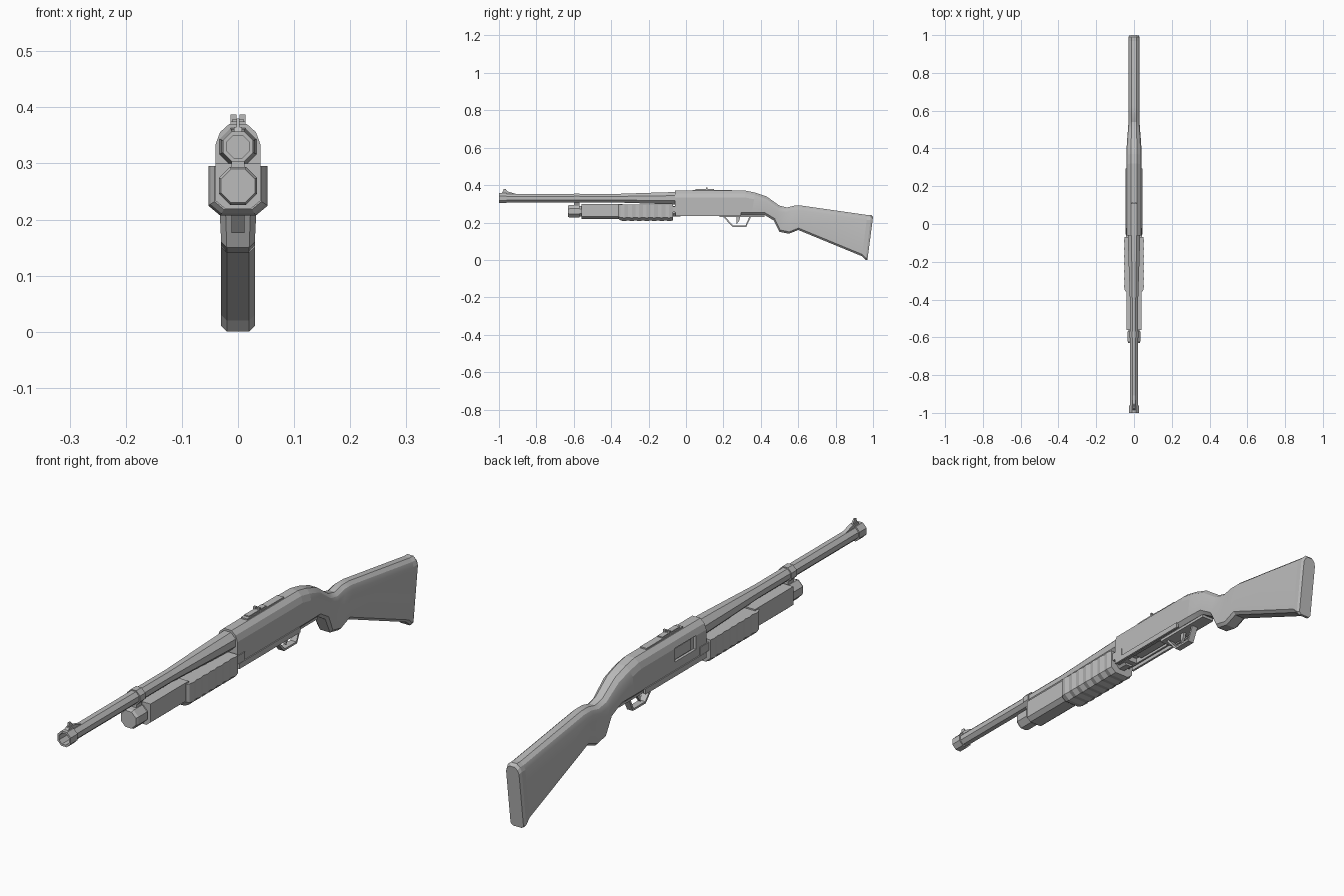
import bpy, bmesh, math
from mathutils import Matrix, Vector

cube = bpy.data.objects.get("Cube")
if cube:
    bpy.data.objects.remove(cube)

grey = bpy.data.materials.new("mid grey")
grey.use_nodes = True
grey.diffuse_color = (0.5, 0.5, 0.5, 1)
grey.node_tree.nodes["Principled BSDF"].inputs["Base Color"].default_value = grey.diffuse_color

BARREL_Z = 0.33
MAGAZINE_Z = 0.26
RECEIVER_FRONT = -0.06
RECEIVER_BOTTOM = 0.24
RECEIVER_TOP = 0.37


def finish(bm, name):
    bmesh.ops.recalc_face_normals(bm, faces=bm.faces)
    mesh = bpy.data.meshes.new(name)
    bm.to_mesh(mesh)
    bm.free()
    mesh.materials.append(grey)
    part = bpy.data.objects.new(name, mesh)
    bpy.context.collection.objects.link(part)
    return part


def loft(name, rings):
    """Skin a list of equal point loops and cap both ends."""
    bm = bmesh.new()
    loops = [[bm.verts.new(point) for point in ring] for ring in rings]
    for near, far in zip(loops, loops[1:]):
        for i in range(len(near)):
            bm.faces.new((near[i - 1], near[i], far[i], far[i - 1]))
    bm.faces.new(loops[0])
    bm.faces.new(loops[-1])
    return finish(bm, name)


def box(name, centre, size):
    bm = bmesh.new()
    bmesh.ops.create_cube(bm, size=1, matrix=Matrix.LocRotScale(Vector(centre), None, Vector(size)))
    return finish(bm, name)


def tube(name, z, front, back, front_radius, back_radius):
    """Eight-sided tube along y with a flat side on top, sized across the flats."""
    corner = math.cos(math.pi / 8)
    bm = bmesh.new()
    turn = Matrix.Rotation(math.pi / 2, 4, 'X') @ Matrix.Rotation(math.pi / 8, 4, 'Z')
    place = Matrix.Translation((0, (front + back) / 2, z)) @ turn
    bmesh.ops.create_cone(bm, cap_ends=True, segments=8, depth=back - front, matrix=place,
                          radius1=back_radius / corner, radius2=front_radius / corner)
    return finish(bm, name)


def plate(name, outline, thickness):
    """Side outline of (y, z) points given thickness across x."""
    return loft(name, [[(x, y, z) for y, z in outline] for x in (-thickness / 2, thickness / 2)])


def cut(target, cutter):
    cutter.hide_render = True
    cutter.hide_viewport = True
    modifier = target.modifiers.new(cutter.name, 'BOOLEAN')
    modifier.object = cutter
    modifier.solver = 'EXACT'


def mirrored(half):
    return half + [(-x, z) for x, z in reversed(half)]


def body_ring(bottom_y, bottom, top_y, top, trim=0):
    """Chamfered bottom and rounded top; the body narrows through the wrist."""
    width = min(0.04, max(0.03, 0.08 - bottom_y / 10)) - trim
    chamfer, rounding = width / 3, width * 0.9
    half = [(width - chamfer, bottom), (width, bottom + chamfer), (width, top - rounding),
            (width * 0.8, top - rounding * 0.4), (width * 0.4, top)]
    lean = (top_y - bottom_y) / (top - bottom)
    return [(x, bottom_y + lean * (z - bottom), z) for x, z in mirrored(half)]


# Receiver
shoulder = body_ring(0.35, RECEIVER_BOTTOM, 0.37, 0.36)
receiver = loft("receiver", [
    body_ring(RECEIVER_FRONT, RECEIVER_BOTTOM, RECEIVER_FRONT, RECEIVER_TOP),
    body_ring(0.3, RECEIVER_BOTTOM, 0.32, RECEIVER_TOP),
    shoulder])

# Wrist, grip and stock
butt = body_ring(0.94, 0.02, 0.97, 0.24)
stock = loft("stock", [
    shoulder,
    body_ring(0.42, RECEIVER_BOTTOM, 0.43, 0.34),
    body_ring(0.47, 0.21, 0.5, 0.29),
    body_ring(0.5, 0.15, 0.54, 0.28),
    body_ring(0.55, 0.14, 0.58, 0.29),
    body_ring(0.6, 0.16, 0.62, 0.29),
    butt])
loft("butt_pad", [butt, body_ring(0.96, 0, 0.99, 0.24), body_ring(0.97, 0, 1, 0.23, trim=0.004)])

# Ejection port on the right side and loading port underneath
cut(receiver, box("ejection_cutter", (-0.05, 0.06, 0.31), (0.04, 0.12, 0.05)))
cut(receiver, box("loading_cutter", (0, 0.08, 0.24), (0.04, 0.18, 0.04)))
box("bolt", (-0.025, 0.07, 0.31), (0.02, 0.1, 0.04))
box("loading_gate", (0, 0.1, 0.255), (0.03, 0.15, 0.02))
box("trigger_plate", (0, 0.3, RECEIVER_BOTTOM), (0.05, 0.24, 0.02))
for side in (-1, 1):
    box("lower_rail", (side * 0.04, 0.12, 0.245), (0.008, 0.35, 0.02))

# Barrel with an open bore
bore = tube("bore_cutter", BARREL_Z, -1.1, -0.9, 0.02, 0.02)
for part in (tube("muzzle_ring", BARREL_Z, -1, -0.96, 0.027, 0.027),
             tube("barrel", BARREL_Z, -0.98, -0.4, 0.022, 0.022)):
    cut(part, bore)
tube("barrel_taper", BARREL_Z, -0.4, -0.16, 0.022, 0.03)
tube("barrel_root", BARREL_Z, -0.16, -0.05, 0.03, 0.033)

# Magazine tube, end cap and clamp
tube("magazine_tube", MAGAZINE_Z, -0.58, -0.03, 0.028, 0.028)
tube("magazine_cap", MAGAZINE_Z, -0.62, -0.57, 0.034, 0.034)
tube("magazine_cap_face", MAGAZINE_Z, -0.63, -0.62, 0.03, 0.034)
tube("barrel_clamp", BARREL_Z, -0.6, -0.57, 0.026, 0.026)
box("clamp_link", (0, -0.585, 0.3), (0.024, 0.03, 0.04))


# Pump grip, stepped outwards and ribbed
def pump_ring(y, width, top):
    """Chamfered trough; the wider it is, the deeper it hangs."""
    bottom = MAGAZINE_Z - width
    half = [(width * 0.6, bottom), (width, bottom + width / 3), (width, top)]
    return [(x, y, z) for x, z in mirrored(half)]


loft("pump_front", [pump_ring(y, 0.04, 0.3) for y in (-0.56, -0.34)])
ribs = [pump_ring(-0.36, 0.042, 0.295)]
for i in range(28):
    width = 0.053 if i % 4 in (1, 2) else 0.049
    ribs.append(pump_ring(-0.35 + (i + 1) // 2 * 0.02, width, 0.295))
loft("pump_grip", ribs)
for side in (-1, 1):
    box("pump_arm", (side * 0.037, -0.05, 0.27), (0.012, 0.06, 0.03))

# Trigger guard bent from a flat strip
bm = bmesh.new()
path = [(0.2, 0.235), (0.25, 0.18), (0.32, 0.18), (0.345, 0.235)]
rows = [[bm.verts.new((x, y, z)) for x in (-0.012, 0.012)] for y, z in path]
for near, far in zip(rows, rows[1:]):
    bm.faces.new((near[0], near[1], far[1], far[0]))
guard = finish(bm, "trigger_guard")
strip = guard.modifiers.new("thickness", 'SOLIDIFY')
strip.thickness = 0.008
strip.offset = 0
plate("trigger", [(0.27, 0.235), (0.29, 0.235), (0.285, 0.21), (0.27, 0.19)], 0.01)

# Sights
box("sight_base", (0, 0.14, RECEIVER_TOP), (0.026, 0.21, 0.01))
box("sight_leaf", (0, 0.1, 0.375), (0.02, 0.1, 0.008))
for side in (-1, 1):
    box("rear_sight_ear", (side * 0.008, 0.11, 0.38), (0.01, 0.008, 0.014))
plate("front_sight_ramp", [(-0.99, 0.35), (-0.98, 0.365), (-0.95, 0.365), (-0.9, 0.35)], 0.014)
plate("front_sight_blade", [(-0.98, 0.36), (-0.975, 0.38), (-0.965, 0.38), (-0.95, 0.36)], 0.006)

# Soft shading on the curved stock
bpy.ops.object.select_all(action='DESELECT')
stock.select_set(True)
bpy.context.view_layer.objects.active = stock
bpy.ops.object.shade_smooth_by_angle(angle=math.radians(25))
